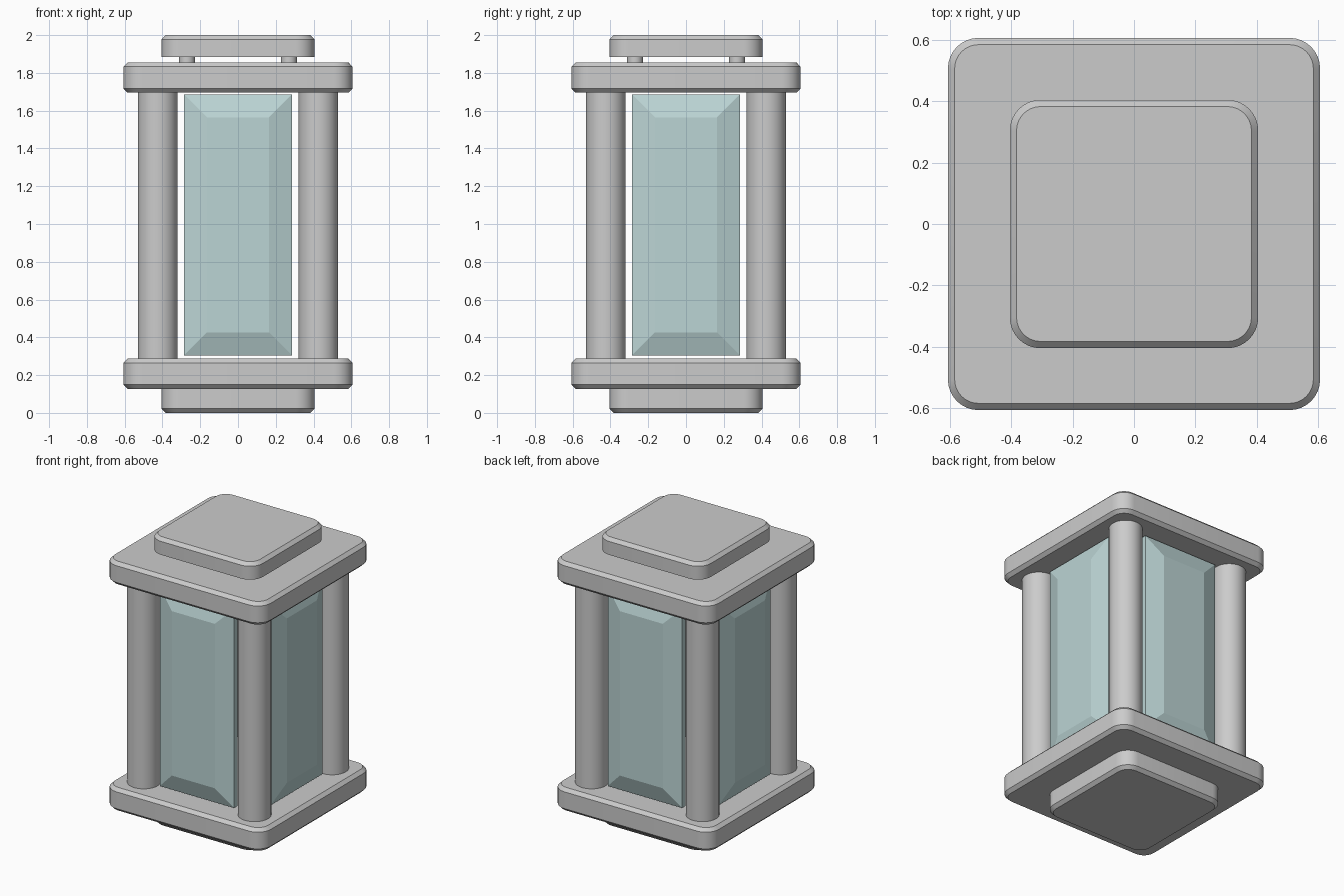
import bpy, math

if "Cube" in bpy.data.objects:
    bpy.data.objects.remove(bpy.data.objects["Cube"])

def finish(name, verts, faces, mat=None, smooth=True):
    me = bpy.data.meshes.new(name)
    me.from_pydata(verts, [], faces)
    ob = bpy.data.objects.new(name, me)
    bpy.context.collection.objects.link(ob)
    if mat:
        me.materials.append(mat)
    if smooth:
        bpy.ops.object.select_all(action='DESELECT')
        ob.select_set(True)
        bpy.context.view_layer.objects.active = ob
        bpy.ops.object.shade_smooth_by_angle(angle=math.radians(30))
    return ob

def loft(name, rings, mat=None, smooth=True):
    """Skin a stack of equal-length rings and cap both ends."""
    n = len(rings[0])
    faces = [tuple(reversed(range(n)))]
    for k in range(len(rings) - 1):
        a, b = k * n, (k + 1) * n
        faces += [(a + i, a + (i + 1) % n, b + (i + 1) % n, b + i) for i in range(n)]
    faces.append(tuple(range((len(rings) - 1) * n, len(rings) * n)))
    return finish(name, [v for r in rings for v in r], faces, mat, smooth)

def rounded_ring(half, radius, z, seg=8):
    pts = []
    for q in range(4):
        cx = (half - radius) * (1 if q in (0, 3) else -1)
        cy = (half - radius) * (1 if q < 2 else -1)
        for i in range(seg + 1):
            a = (q + i / seg) * math.pi / 2
            pts.append((cx + radius * math.cos(a), cy + radius * math.sin(a), z))
    return pts

def slab(name, half, z0, z1, low, high, c=0.022, r=0.1):
    """Rounded square slab with optional lower and upper chamfers."""
    rings = [rounded_ring(half - c, r - c, z0)] if low else []
    rings += [rounded_ring(half, r, z0 + c * low), rounded_ring(half, r, z1 - c * high)]
    if high:
        rings.append(rounded_ring(half - c, r - c, z1))
    return loft(name, rings)

def cylinder(name, x, y, r, z0, z1, n=32):
    ring = lambda z: [(x + r * math.cos(2 * math.pi * i / n),
                       y + r * math.sin(2 * math.pi * i / n), z) for i in range(n)]
    return loft(name, [ring(z0), ring(z1)])

glass = bpy.data.materials.new("pale_glass")
glass.diffuse_color = (0.5, 0.66, 0.66, 0.6)
glass.use_nodes = True
glass.node_tree.nodes["Principled BSDF"].inputs["Base Color"].default_value = glass.diffuse_color

# Foot, plates and raised lid
slab("foot", 0.405, 0, 0.127, True, False)
slab("lower_plate", 0.607, 0.127, 0.287, True, True)
slab("upper_plate", 0.607, 1.695, 1.855, True, True)
slab("lid", 0.405, 1.885, 2.0, False, True)

# Corner columns and lid spacers
for label, sx, sy in (("front_left", -1, -1), ("front_right", 1, -1),
                      ("back_left", -1, 1), ("back_right", 1, 1)):
    cylinder(label + "_column", sx * 0.425, sy * 0.425, 0.105, 0.287, 1.695)
    cylinder(label + "_spacer", sx * 0.27, sy * 0.27, 0.042, 1.855, 1.885, 24)

# Bevelled glass panes, one turned to each side
def pane_ring(w, z0, z1, y):
    return [(-w, y, z0), (-w, y, z1), (w, y, z1), (w, y, z0)]

for i, side in enumerate(("front", "right", "back", "left")):
    pane = loft(side + "_glass_pane", [pane_ring(0.285, 0.305, 1.685, -0.45),
                                       pane_ring(0.165, 0.425, 1.565, -0.49)][::-1]
                + [pane_ring(0.285, 0.305, 1.685, -0.41)], glass, False)
    # keep ring order outward to inward
    pane.data.flip_normals() if pane.data.polygons[0].normal.y > 0 else None
    pane.rotation_euler.z = i * math.pi / 2
